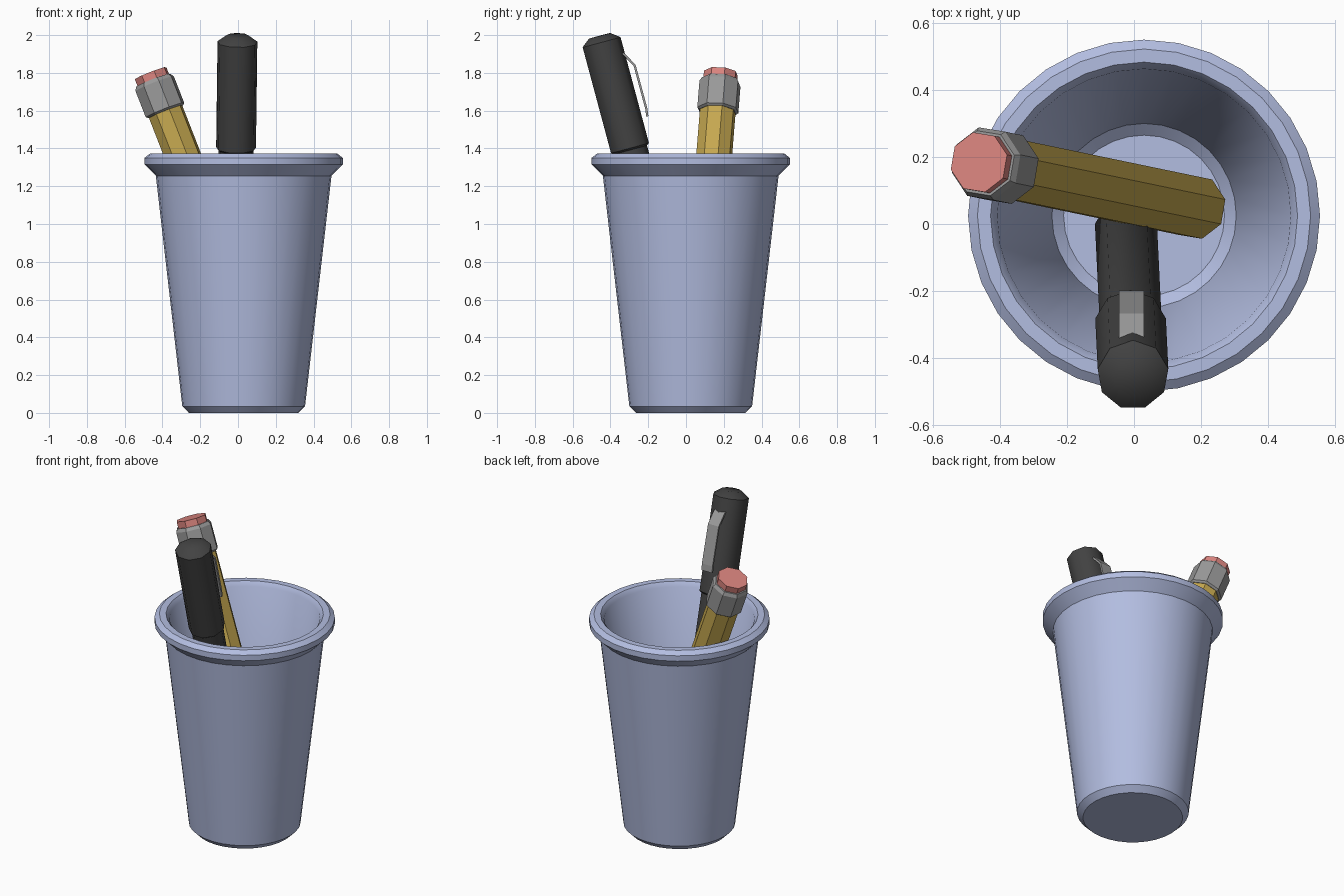
import bpy, bmesh, math
from mathutils import Vector

old = bpy.data.objects.get("Cube")
if old:
    bpy.data.objects.remove(old, do_unlink=True)


def material(name, color):
    m = bpy.data.materials.new(name)
    m.use_nodes = True
    m.diffuse_color = (*color, 1)
    m.node_tree.nodes["Principled BSDF"].inputs["Base Color"].default_value = (*color, 1)
    return m


periwinkle = material("periwinkle", (0.45, 0.51, 0.75))
mustard = material("mustard", (0.56, 0.39, 0.08))
metal = material("grey_metal", (0.32, 0.32, 0.32))
charcoal = material("charcoal", (0.055, 0.055, 0.055))
pink = material("pink", (0.70, 0.23, 0.21))


def finish(name, bm, mat, smooth=None):
    bmesh.ops.recalc_face_normals(bm, faces=bm.faces)
    mesh = bpy.data.meshes.new(name)
    bm.to_mesh(mesh)
    bm.free()
    mesh.materials.append(mat)
    obj = bpy.data.objects.new(name, mesh)
    bpy.context.collection.objects.link(obj)
    if smooth:
        bpy.ops.object.select_all(action="DESELECT")
        obj.select_set(True)
        bpy.context.view_layer.objects.active = obj
        bpy.ops.object.shade_smooth_by_angle(angle=math.radians(smooth))
    return obj


def lathe(name, profile, sides, mat, base, axis=(0, 0, 1), phase=0, smooth=None):
    """Stack rings of (radius, height) and cap both ends, then lean onto the axis."""
    bm = bmesh.new()
    rings = []
    for r, h in profile:
        angles = [math.radians(phase) + math.tau * i / sides for i in range(sides)]
        rings.append([bm.verts.new((r * math.cos(a), r * math.sin(a), h)) for a in angles])
    for low, high in zip(rings, rings[1:]):
        for i in range(sides):
            j = (i + 1) % sides
            bm.faces.new((low[i], low[j], high[j], high[i]))
    bm.faces.new(rings[0])
    bm.faces.new(rings[-1])
    obj = finish(name, bm, mat, smooth)
    obj.rotation_mode = "QUATERNION"
    obj.rotation_quaternion = Vector((0, 0, 1)).rotation_difference(Vector(axis))
    obj.location = base
    return obj


# Cup: outer wall, flared rim, inner wall and floor
lathe("cup", [(0.29, 0), (0.325, 0.035), (0.465, 1.255), (0.525, 1.315),
              (0.525, 1.35), (0.497, 1.372), (0.458, 1.372), (0.438, 1.345),
              (0.275, 0.075), (0.24, 0.045)],
      32, periwinkle, (0.03, 0.025, 0), smooth=30)

# Pencil
pencil = dict(base=(0.184, 0.05, 0.14), axis=(-0.39, 0.081, 1), phase=13)
lathe("pencil_body", [(0.06, -0.04), (0.097, 0), (0.097, 1.6)], 8, mustard, **pencil)
lathe("pencil_ferrule", [(0.1, 1.565), (0.112, 1.575), (0.112, 1.725), (0.1, 1.745)],
      8, metal, **pencil)
lathe("pencil_eraser", [(0.092, 1.73), (0.092, 1.785)], 8, pink, **pencil)

# Pen, measured up from its lower end to the shoulder of the cap
lean = Vector((0.013, -0.268, 1)).normalized()
pen_length = 1.93
pen = dict(base=Vector((-0.003, -0.45, 1.962)) - lean * pen_length, axis=lean,
           phase=90, smooth=45)
lathe("pen_body", [(0.02, 0), (0.04, 0.08), (0.094, 0.25), (0.094, 1.4)], 9, charcoal, **pen)
lathe("pen_cap", [(0.095, 1.34), (0.107, 1.35), (0.107, pen_length), (0.06, 1.965)],
      9, charcoal, **pen)

# Pen clip: a bent strip with a little thickness
bm = bmesh.new()
path = [(-0.345, 1.905), (-0.33, 1.9), (-0.272, 1.84), (-0.21, 1.61), (-0.205, 1.57)]
rows = [[bm.verts.new((x, y, z)) for x in (-0.045, 0.03)] for y, z in path]
for a, b in zip(rows, rows[1:]):
    bm.faces.new((a[0], a[1], b[1], b[0]))
clip = finish("pen_clip", bm, metal)
solid = clip.modifiers.new("thickness", "SOLIDIFY")
solid.thickness = 0.012
solid.offset = 0
